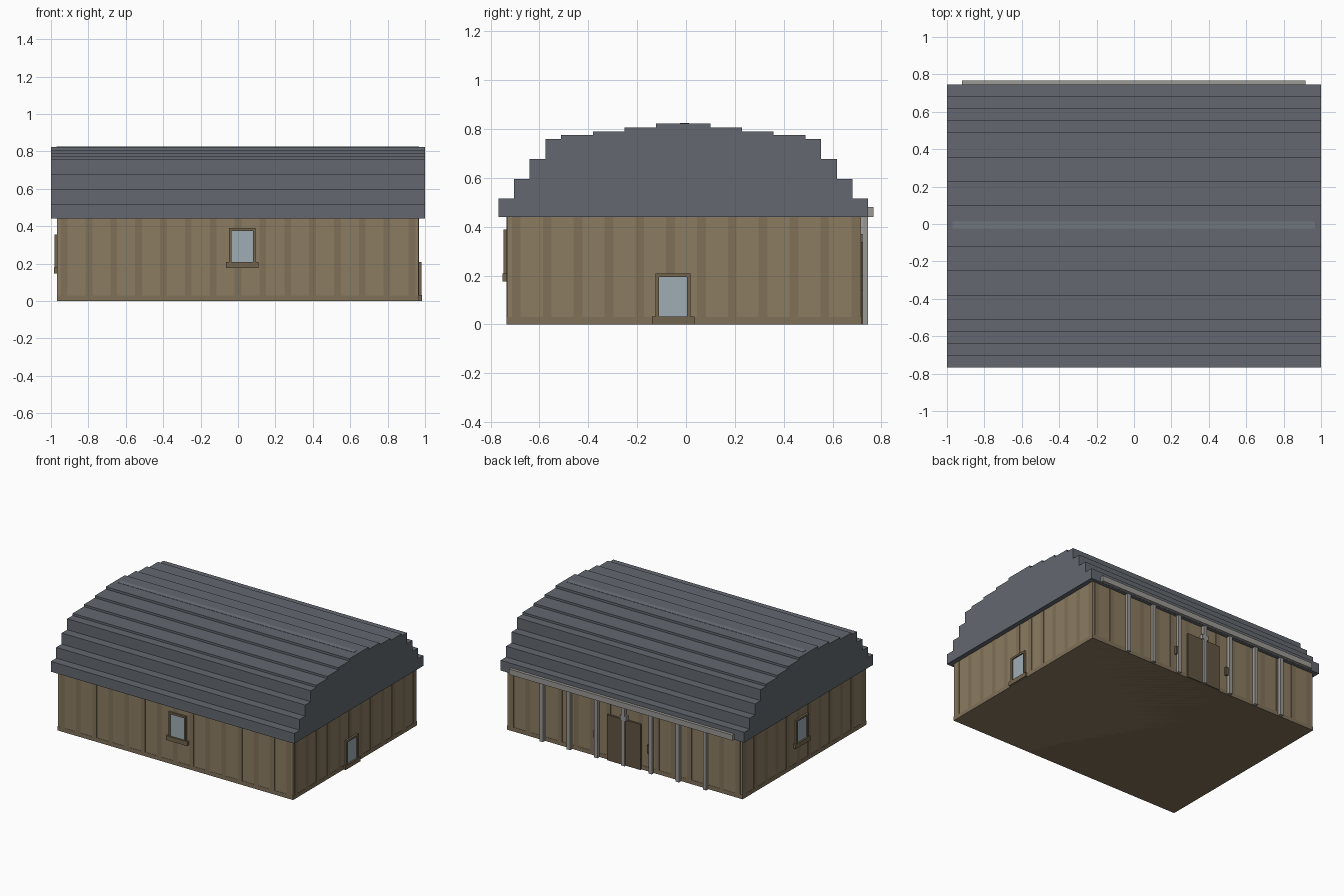
import bpy, bmesh

if "Cube" in bpy.data.objects:
    bpy.data.objects.remove(bpy.data.objects["Cube"])

def mat(name, r, g, b):
    m = bpy.data.materials.new(name)
    m.diffuse_color = (r, g, b, 1)
    m.use_nodes = True
    m.node_tree.nodes["Principled BSDF"].inputs["Base Color"].default_value = m.diffuse_color
    return m

WALL = mat("plank", 0.26, 0.20, 0.12)
BATTEN = mat("batten", 0.215, 0.165, 0.10)
TRIM = mat("trim", 0.17, 0.13, 0.075)
DOOR = mat("door_wood", 0.12, 0.09, 0.055)
ROOF = mat("slate", 0.125, 0.14, 0.16)
RIDGE = mat("ridge", 0.16, 0.18, 0.21)
METAL = mat("metal", 0.33, 0.32, 0.30)
GLASS = mat("glass", 0.35, 0.42, 0.46)

def finish(name, bm, material):
    bmesh.ops.recalc_face_normals(bm, faces=bm.faces)
    me = bpy.data.meshes.new(name)
    bm.to_mesh(me)
    bm.free()
    me.materials.append(material)
    ob = bpy.data.objects.new(name, me)
    bpy.context.collection.objects.link(ob)
    return ob

def boxes(name, spans, material):
    """One object from boxes given as (x0, x1, y0, y1, z0, z1)."""
    bm = bmesh.new()
    for s in spans:
        vs = bmesh.ops.create_cube(bm, size=1)["verts"]
        for v in vs:
            v.co = [(s[2*i] + s[2*i+1]) / 2 + v.co[i] * (s[2*i+1] - s[2*i]) for i in range(3)]
    return finish(name, bm, material)

X0, X1, Y0, Y1, H = -0.967, 0.965, -0.733, 0.717, 0.44

# Wall block, base board and vertical battens
boxes("walls", [(X0, X1, Y0, Y1, 0, H + 0.02)], WALL)
e = 0.002
boxes("base_board", [(X0 - e, X1 + e, Y0 - e, Y1 + e, 0, 0.03)], BATTEN)
strips = []
for i in range(15):
    x = -0.93 + i * 1.86 / 14
    strips += [(x - 0.018, x + 0.018, Y0 - e, Y0 + e, 0.03, H),
               (x - 0.018, x + 0.018, Y1 - e, Y1 + e, 0.03, H)]
for i in range(12):
    y = -0.695 + i * 1.39 / 11
    strips += [(X0 - e, X0 + e, y - 0.018, y + 0.018, 0.03, H),
               (X1 - e, X1 + e, y - 0.018, y + 0.018, 0.03, H)]
boxes("battens", strips, BATTEN)

# Stepped barrel roof: half-width and top height of each tier
tiers = [(0.757, 0.516), (0.693, 0.596), (0.629, 0.678), (0.564, 0.759),
         (0.50, 0.775), (0.37, 0.791), (0.241, 0.807), (0.112, 0.824)]
half, z = [], H
for w, top in tiers:
    half += [(w, z), (w, top)]
    z = top
yc = -0.011
profile = [(yc + w, z) for w, z in half] + [(yc - w, z) for w, z in reversed(half)]
bm = bmesh.new()
face = bm.faces.new([bm.verts.new((-1, y, z)) for y, z in profile])
ext = bmesh.ops.extrude_face_region(bm, geom=[face])["geom"]
bmesh.ops.translate(bm, vec=(2, 0, 0), verts=[g for g in ext if isinstance(g, bmesh.types.BMVert)])
finish("roof", bm, ROOF)
boxes("ridge_strip", [(-0.97, 0.967, -0.024, 0.013, 0.815, 0.826)], RIDGE)

def window(name, side, c, z0, z1):
    """Framed window with sill; c is its centre along the wall."""
    def span(a, b, za, zb, depth):
        if side == "front":
            return (c + a, c + b, Y0 - depth, Y0 + 0.01, za, zb)
        if side == "right":
            return (X1 - 0.01, X1 + depth, c + a, c + b, za, zb)
        return (X0 - depth, X0 + 0.01, c + a, c + b, za, zb)
    boxes(name + "_glass", [span(-0.058, 0.058, z0 + 0.03, z1 - 0.012, 0.006)], GLASS)
    boxes(name + "_frame", [
        span(-0.071, -0.057, z0 + 0.032, z1, 0.015),
        span(0.057, 0.071, z0 + 0.032, z1, 0.015),
        span(-0.057, 0.057, z1 - 0.014, z1, 0.015),
        span(-0.087, 0.087, z0, z0 + 0.032, 0.018)], TRIM)

window("front_window", "front", 0.022, 0.177, 0.389)
window("right_window", "right", -0.053, 0.0, 0.209)
window("left_window", "left", 0.033, 0.148, 0.355)

# Back door with two leaves
boxes("door", [(-0.138, -0.002, Y1 - 0.01, 0.732, 0, 0.338),
               (0.002, 0.138, Y1 - 0.01, 0.732, 0, 0.338)], DOOR)

# Back posts, gutter, and lamps
px = [-0.003 + i * 0.2235 for i in range(-3, 4)]
boxes("back_posts", [(x - 0.014, x + 0.014, 0.722, 0.745, 0, 0.45) for x in px], METAL)
boxes("gutter", [(-0.92, 0.917, 0.725, 0.768, 0.441, 0.482)], METAL)
boxes("door_lamp", [(-0.028, 0.022, Y1, 0.745, 0.335, 0.37)], METAL)
boxes("wall_lamps", [(x - 0.012, x + 0.012, Y1, 0.735, 0.14, 0.2) for x in (0.232, -0.205)], DOOR)
